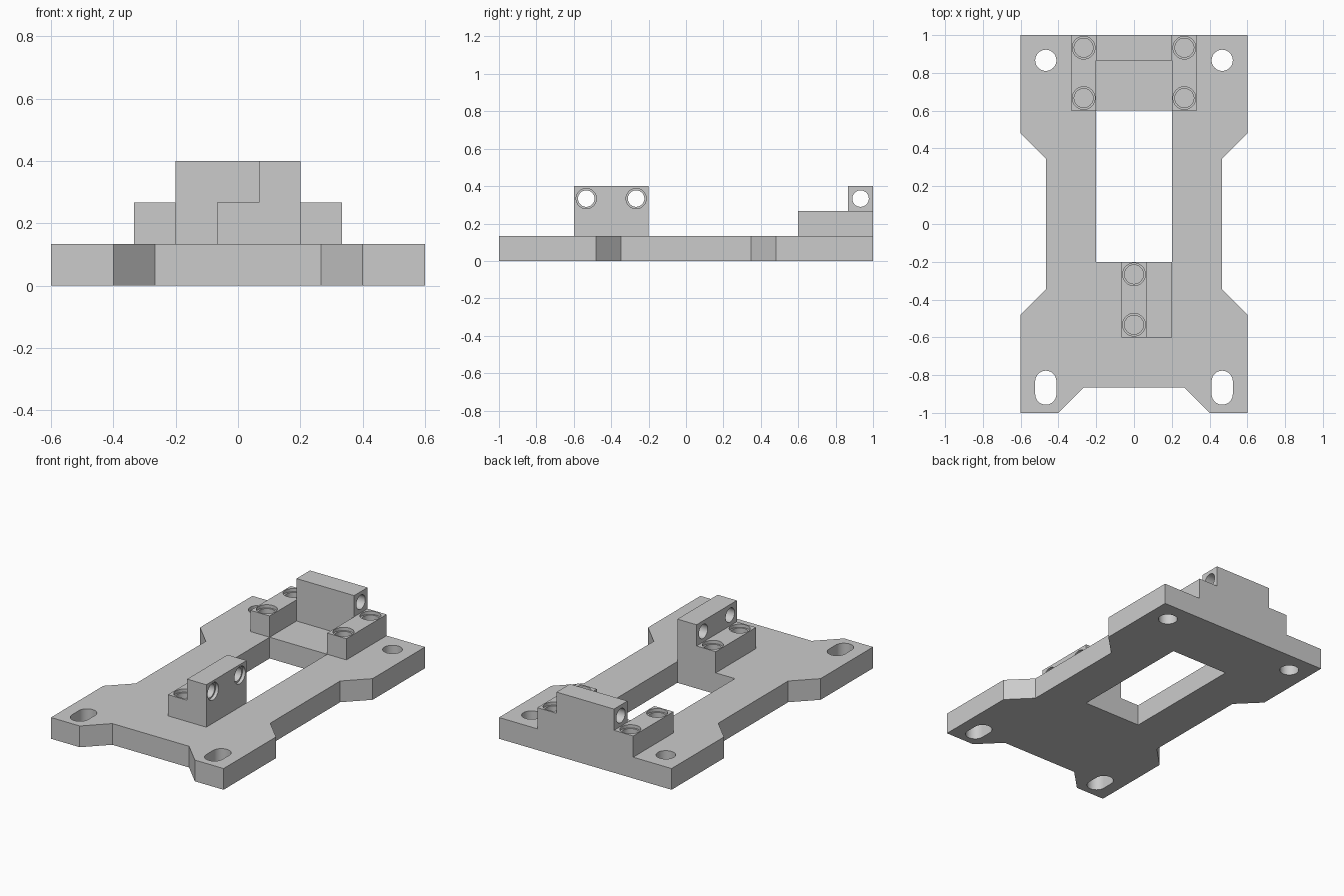
import bpy, bmesh, math
from mathutils import Matrix

old = bpy.data.objects.get("Cube")
if old:
    bpy.data.objects.remove(old, do_unlink=True)

grey = bpy.data.materials.new("light_grey")
grey.use_nodes = True
grey.diffuse_color = (0.6, 0.6, 0.6, 1)
grey.node_tree.nodes["Principled BSDF"].inputs["Base Color"].default_value = (0.6, 0.6, 0.6, 1)

U = 2 / 15          # design module: plate thickness and step height


def add_object(name, bm):
    bmesh.ops.recalc_face_normals(bm, faces=bm.faces)
    mesh = bpy.data.meshes.new(name)
    bm.to_mesh(mesh)
    bm.free()
    mesh.materials.append(grey)
    ob = bpy.data.objects.new(name, mesh)
    bpy.context.collection.objects.link(ob)
    return ob


def prism(name, outline, z0, z1):
    bm = bmesh.new()
    face = bm.faces.new([bm.verts.new((x, y, z0)) for x, y in outline])
    top = bmesh.ops.extrude_face_region(bm, geom=[face])
    verts = [v for v in top["geom"] if isinstance(v, bmesh.types.BMVert)]
    bmesh.ops.translate(bm, verts=verts, vec=(0, 0, z1 - z0))
    return add_object(name, bm)


def box(name, x0, x1, y0, y1, z0, z1):
    return prism(name, [(x0, y0), (x1, y0), (x1, y1), (x0, y1)], z0, z1)


def cylinder(name, radius, length, centre, along_x=False):
    bm = bmesh.new()
    turn = Matrix.Rotation(math.pi / 2, 4, "Y") if along_x else Matrix()
    bmesh.ops.create_cone(bm, cap_ends=True, segments=48, radius1=radius, radius2=radius,
                          depth=length, matrix=Matrix.Translation(centre) @ turn)
    return add_object(name, bm)


def slot(name, x, y, radius, half):
    pts = []
    for i in range(50):
        end = half if i < 25 else -half
        a = math.pi * (i if i < 25 else i - 1) / 24
        pts.append((x + radius * math.cos(a), y + end + radius * math.sin(a)))
    return prism(name, pts, -0.1, 0.3)


def combine(target, tool, operation):
    mod = target.modifiers.new(tool.name, "BOOLEAN")
    mod.operation, mod.solver, mod.object = operation, "EXACT", tool
    bpy.context.view_layer.objects.active = target
    bpy.ops.object.modifier_apply(modifier=mod.name)
    bpy.data.objects.remove(tool, do_unlink=True)


# Base plate: waisted outline, mirrored left to right
half = [(0.6, 1), (0.6, 0.48), (0.467, 0.347), (0.467, -0.347),
        (0.6, -0.48), (0.6, -1), (0.4, -1), (2 * U, -1 + U)]
plate = prism("mounting_plate", half + [(-x, y) for x, y in reversed(half)], 0, U)
combine(plate, box("window", -0.2, 0.2, -0.2, 0.6, -0.1, 0.3), "DIFFERENCE")

# Rear bracket: low blocks either side of a tall wall
for s in (-1, 1):
    xs = sorted((s * 0.2, s * (0.2 + U)))
    combine(plate, box("rear_block", *xs, 0.6, 1, U / 2, 2 * U), "UNION")
combine(plate, box("rear_wall", -0.2, 0.2, 1 - U, 1, U / 2, 3 * U), "UNION")

# Front bracket: low step beside a tall wall
combine(plate, box("front_step", -U / 2, 0.1, -0.6, -0.2, U / 2, 2 * U), "UNION")
combine(plate, box("front_wall", U / 2, 0.2, -0.6, -0.2, U / 2, 3 * U), "UNION")

# Corner mounting holes and slots
for s in (-1, 1):
    combine(plate, cylinder("corner_hole", 0.056, 1, (s * 0.467, 1 - U, 0)), "DIFFERENCE")
    combine(plate, slot("corner_slot", s * 0.467, -1 + U, 0.056, 0.034), "DIFFERENCE")

# Blind vertical holes with a shallow counterbore
spots = [(s * 2 * U, y) for s in (-1, 1) for y in (1 - U / 2, 5 * U)]
spots += [(0, -2 * U), (0, -4 * U)]
for x, y in spots:
    combine(plate, cylinder("blind_hole", 0.05, 0.4, (x, y, 2 * U)), "DIFFERENCE")
    combine(plate, cylinder("counterbore", 0.06, 0.04, (x, y, 2 * U)), "DIFFERENCE")

# Cross holes through the tall walls
for y in (-2 * U, -4 * U):
    combine(plate, cylinder("cross_hole", 0.044, 0.4, (U, y, 2.5 * U), True), "DIFFERENCE")
    combine(plate, cylinder("cross_counterbore", 0.054, 0.04, (0.2, y, 2.5 * U), True), "DIFFERENCE")
combine(plate, cylinder("rear_cross_hole", 0.044, 0.6, (0, 1 - U / 2, 2.5 * U), True), "DIFFERENCE")

# Smooth hole walls, sharp edges
bpy.ops.object.select_all(action="DESELECT")
plate.select_set(True)
bpy.context.view_layer.objects.active = plate
bpy.ops.object.shade_smooth_by_angle(angle=math.radians(30))
